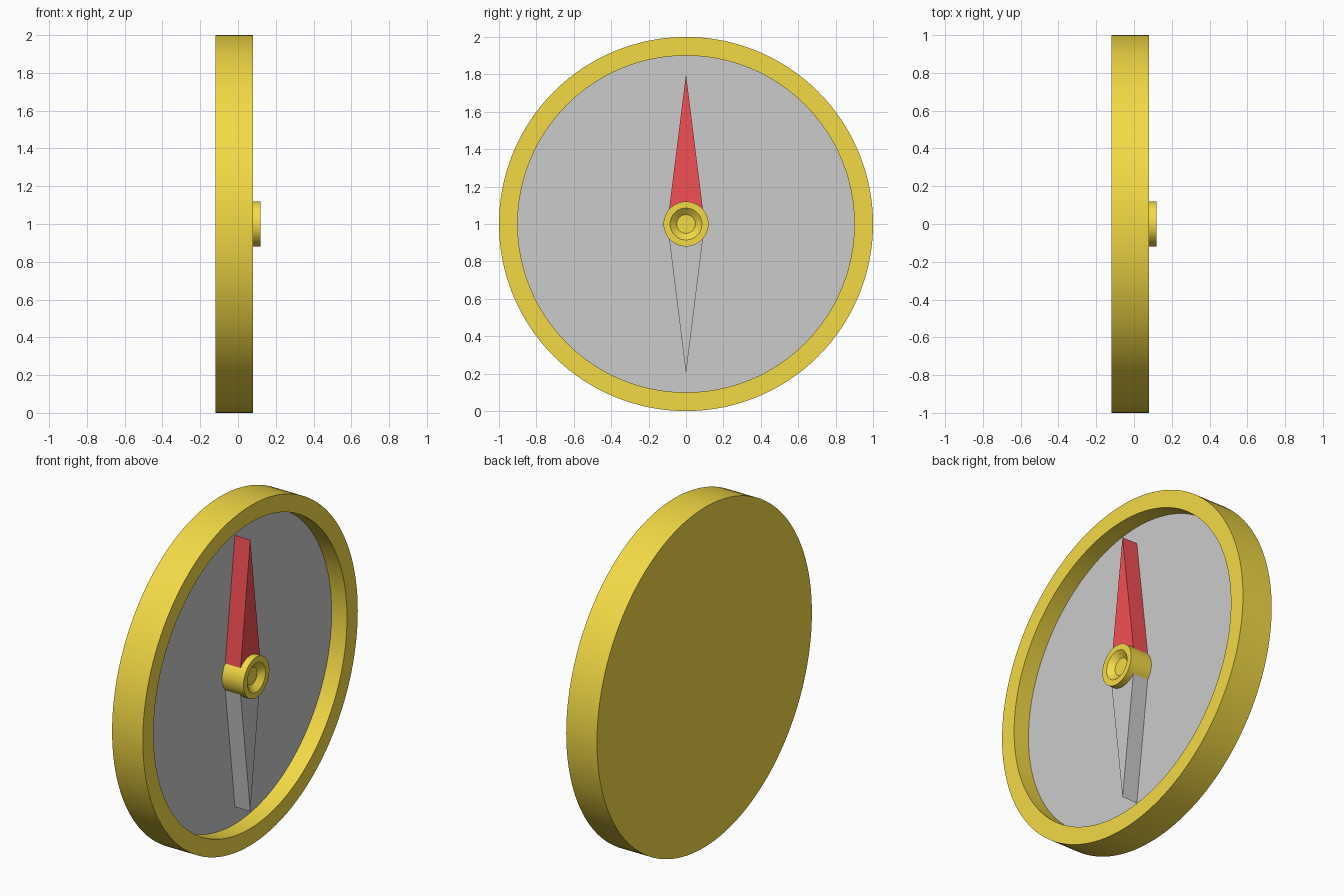
import bpy, bmesh, math
from mathutils import Matrix

if "Cube" in bpy.data.objects:
    bpy.data.objects.remove(bpy.data.objects["Cube"])

def material(name, rgb):
    m = bpy.data.materials.new(name)
    m.diffuse_color = (*rgb, 1)
    m.use_nodes = True
    m.node_tree.nodes["Principled BSDF"].inputs["Base Color"].default_value = m.diffuse_color
    return m

gold = material("gold", (0.9, 0.7, 0.06))
red = material("red", (0.9, 0.08, 0.09))

def finish(name, bm, mat, smooth=True):
    bmesh.ops.remove_doubles(bm, verts=bm.verts, dist=1e-5)
    bmesh.ops.recalc_face_normals(bm, faces=bm.faces)
    me = bpy.data.meshes.new(name)
    bm.to_mesh(me)
    bm.free()
    ob = bpy.data.objects.new(name, me)
    ob.location.z = 1
    bpy.context.collection.objects.link(ob)
    if mat:
        me.materials.append(mat)
    if smooth:
        bpy.ops.object.select_all(action='DESELECT')
        ob.select_set(True)
        bpy.context.view_layer.objects.active = ob
        bpy.ops.object.shade_smooth_by_angle(angle=math.radians(30))
    return ob

def lathe(name, profile, mat, steps=128):
    """Revolve (x, radius) points about the x axis, capping open ends."""
    bm = bmesh.new()
    vs = [bm.verts.new((x, 0, r)) for x, r in profile]
    es = [bm.edges.new(p) for p in zip(vs, vs[1:])]
    bmesh.ops.spin(bm, geom=vs + es, cent=(0, 0, 0), axis=(1, 0, 0),
                   angle=2 * math.pi, steps=steps)
    bmesh.ops.remove_doubles(bm, verts=bm.verts, dist=1e-5)
    bmesh.ops.holes_fill(bm, edges=[e for e in bm.edges if e.is_boundary], sides=0)
    return finish(name, bm, mat)

def needle(name, sign, mat):
    """Tapered triangular half of the pointer."""
    bm = bmesh.new()
    f = bm.faces.new([bm.verts.new((-0.02, y, z * sign))
                      for y, z in ((-0.1, 0), (0.1, 0), (0, 0.8))])
    ext = bmesh.ops.extrude_face_region(bm, geom=[f], use_keep_orig=True)
    bmesh.ops.translate(bm, vec=(0.1, 0, 0),
                        verts=[g for g in ext["geom"] if isinstance(g, bmesh.types.BMVert)])
    return finish(name, bm, mat, smooth=False)

# case with raised rim
lathe("case", [(-0.12, 1), (0.08, 1), (0.08, 0.9), (-0.025, 0.9)], gold)

# grey dial inside the rim
bm = bmesh.new()
bmesh.ops.create_circle(bm, cap_ends=True, radius=0.9, segments=128,
                        matrix=Matrix.Translation((-0.02, 0, 0)) @ Matrix.Rotation(math.pi / 2, 4, 'Y'))
finish("dial", bm, None)

# two halves of the pointer
needle("north_needle", 1, red)
needle("south_needle", -1, None)

# hub with conical recess
lathe("hub", [(-0.02, 0.12), (0.12, 0.12), (0.12, 0.085), (0.09, 0.05)], gold, 64)
